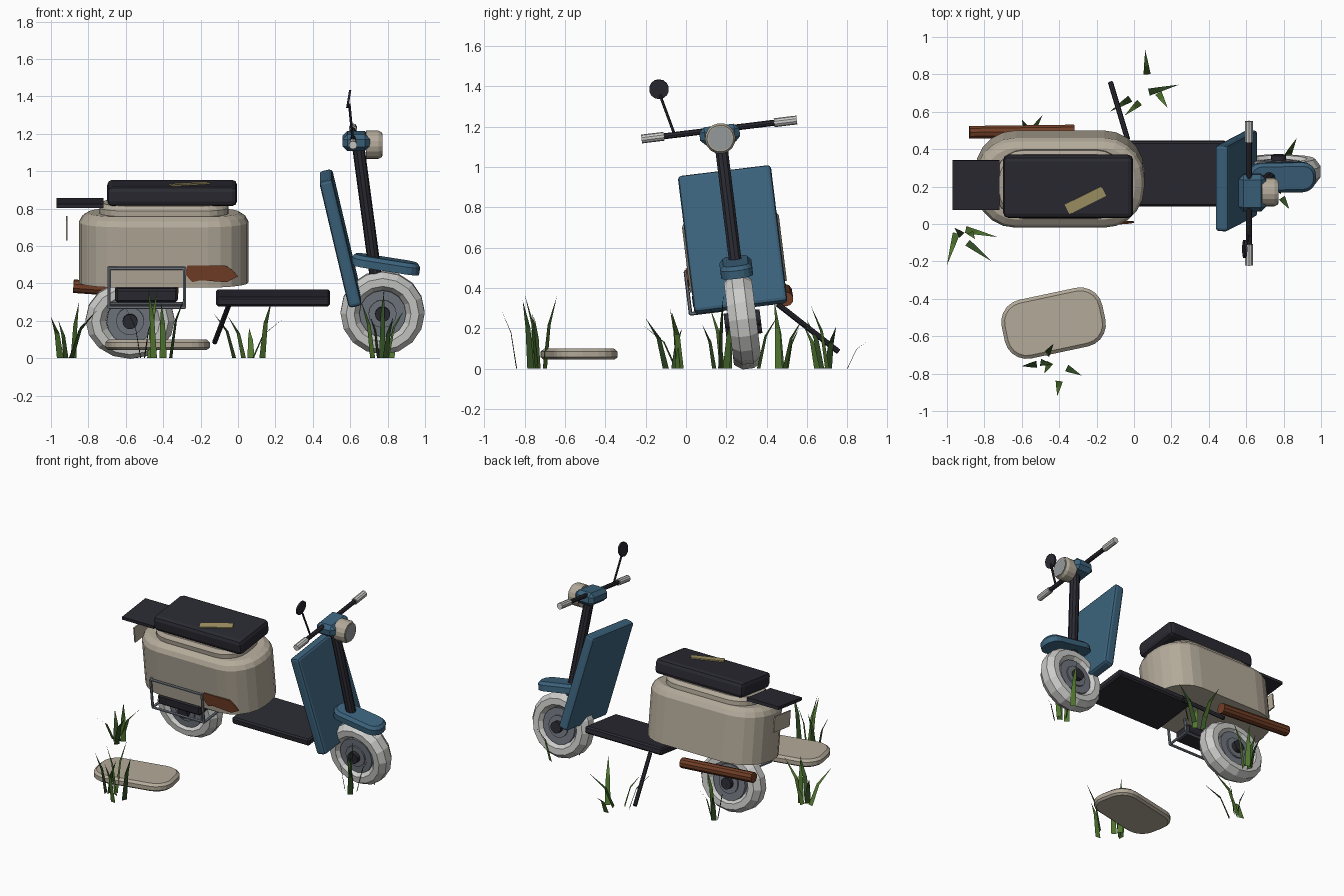
import bpy, bmesh, math
from mathutils import Matrix, Vector

if "Cube" in bpy.data.objects:
    bpy.data.objects.remove(bpy.data.objects["Cube"])

# Flat colours
def mat(name, r, g, b):
    m = bpy.data.materials.new(name)
    m.diffuse_color = (r, g, b, 1)
    m.use_nodes = True
    m.node_tree.nodes["Principled BSDF"].inputs["Base Color"].default_value = m.diffuse_color
    return m

BEIGE = mat("beige paint", 0.45, 0.40, 0.32)
BLUE = mat("blue paint", 0.045, 0.125, 0.205)
DARK = mat("dark vinyl", 0.023, 0.023, 0.032)
PALE = mat("pale rubber", 0.60, 0.60, 0.59)
STEEL = mat("steel grey", 0.17, 0.19, 0.22)
RUST = mat("rust", 0.17, 0.05, 0.02)
TAPE = mat("old tape", 0.36, 0.30, 0.13)
GREEN = mat("grass green", 0.085, 0.19, 0.03)
MOSS = mat("dark grass", 0.035, 0.085, 0.02)
GLASS = mat("lens grey", 0.30, 0.32, 0.33)

# The scooter leans sideways by seven degrees; parts are built upright in its frame
LEAN = Matrix.Translation((0, 0.31, 0)) @ Matrix.Rotation(math.radians(7), 4, 'X')
WORLD = Matrix.Identity(4)

def finish(name, bm, material, m=LEAN):
    bmesh.ops.recalc_face_normals(bm, faces=bm.faces)
    me = bpy.data.meshes.new(name)
    bm.to_mesh(me)
    bm.free()
    me.materials.append(material)
    ob = bpy.data.objects.new(name, me)
    ob.matrix_world = m
    bpy.context.collection.objects.link(ob)
    return ob

def box(name, c, size, material, bevel=0.0, tilt=0, yaw=0, m=LEAN, segs=1):
    bm = bmesh.new()
    bmesh.ops.create_cube(bm, size=1)
    bmesh.ops.scale(bm, vec=size, verts=bm.verts)
    if bevel:
        bmesh.ops.bevel(bm, geom=bm.edges[:], offset=bevel, segments=segs,
                        affect='EDGES', profile=0.5)
    rot = Matrix.Rotation(math.radians(yaw), 4, 'Z') @ Matrix.Rotation(math.radians(tilt), 4, 'Y')
    bm.transform(Matrix.Translation(c) @ rot)
    return finish(name, bm, material, m)

def rod(name, a, b, r, material, sides=10, m=LEAN, r2=None):
    a, b = Vector(a), Vector(b)
    d = b - a
    bm = bmesh.new()
    bmesh.ops.create_cone(bm, cap_ends=True, segments=sides, radius1=r,
                          radius2=r if r2 is None else r2, depth=d.length)
    bm.transform(Matrix.Translation((a + b) / 2) @ d.to_track_quat('Z', 'Y').to_matrix().to_4x4())
    return finish(name, bm, material, m)

def slab(name, c, half, radius, layers, material, m=LEAN, tilt=0, yaw=0, arc=5):
    """Rounded rectangle lofted through (height, inset) layers."""
    bm = bmesh.new()
    rings = []
    for z, inset in layers:
        ring = []
        r = max(radius - inset, 0.005)
        for k, (sx, sy) in enumerate(((1, 1), (-1, 1), (-1, -1), (1, -1))):
            for i in range(arc + 1):
                t = math.pi / 2 * (k + i / arc)
                ring.append(bm.verts.new((sx * (half[0] - radius) + r * math.cos(t),
                                          sy * (half[1] - radius) + r * math.sin(t), z)))
        rings.append(ring)
    n = len(rings[0])
    for lo, hi in zip(rings, rings[1:]):
        for i in range(n):
            bm.faces.new((lo[i], lo[(i + 1) % n], hi[(i + 1) % n], hi[i]))
    bm.faces.new(rings[0])
    bm.faces.new(rings[-1])
    rot = Matrix.Rotation(math.radians(yaw), 4, 'Z') @ Matrix.Rotation(math.radians(tilt), 4, 'Y')
    bm.transform(Matrix.Translation(c) @ rot)
    return finish(name, bm, material, m)

# Wheels: faceted tyre, rim, inner disc and hub; the rear tyre is squashed
def wheel(name, x, z, rx, rz, major=16, minor=8):
    bm = bmesh.new()
    rings = []
    for i in range(major):
        t = 2 * math.pi * i / major
        ring = []
        for j in range(minor):
            p = 2 * math.pi * (j + 0.5) / minor
            k = 0.77 + 0.25 * math.cos(p)
            ring.append(bm.verts.new((x + rx * k * math.cos(t), 0.075 * math.sin(p),
                                      z + rz * k * math.sin(t))))
        rings.append(ring)
    for i in range(major):
        a, b = rings[i], rings[(i + 1) % major]
        for j in range(minor):
            k = (j + 1) % minor
            bm.faces.new((a[j], b[j], b[k], a[k]))
    finish(name + "_tyre", bm, PALE)
    for part, r, w, material in (("rim", 0.125, 0.052, STEEL), ("disc", 0.075, 0.062, STEEL),
                                 ("hub", 0.04, 0.09, DARK)):
        rod(name + "_" + part, (x, -w, z), (x, w, z), r, material, 16)

wheel("front_wheel", 0.773, 0.246, 0.225, 0.222)
wheel("rear_wheel", -0.577, 0.207, 0.238, 0.207)

# Rear body, upper tier, seat and tape patch
slab("rear_body", (-0.397, 0, 0), (0.452, 0.242), 0.215,
     [(0.41, 0), (0.735, 0), (0.765, 0.016), (0.785, 0.05)], BEIGE)
slab("seat_base", (-0.395, 0, 0), (0.345, 0.185), 0.15,
     [(0.775, 0), (0.815, 0), (0.84, 0.02)], BEIGE)
box("seat", (-0.352, 0, 0.89), (0.695, 0.335, 0.108), DARK, 0.028, segs=2)
box("seat_tape", (-0.26, -0.068, 0.947), (0.22, 0.058, 0.009), TAPE, yaw=27)

# Rear rack and blank plate
box("rear_rack", (-0.845, 0, 0.836), (0.25, 0.265, 0.022), DARK)
box("rear_plate", (-0.915, 0, 0.70), (0.009, 0.18, 0.11), BEIGE)

# Exhaust silencer
rod("exhaust", (-0.88, 0.49, 0.385), (-0.32, 0.497, 0.345), 0.036, RUST, 10, WORLD)

# Open engine bay: tube cage with dark engine block
X, Y, Z = (-0.69, -0.285), (-0.252, -0.09), (0.305, 0.515)
T = 0.009
for i in (0, 1):
    for j in (0, 1):
        rod("cage_bar_x", (X[0], Y[i], Z[j]), (X[1], Y[i], Z[j]), T, STEEL, 6)
        rod("cage_bar_y", (X[i], Y[0], Z[j]), (X[i], Y[1], Z[j]), T, STEEL, 6)
        rod("cage_bar_z", (X[i], Y[j], Z[0]), (X[i], Y[j], Z[1]), T, STEEL, 6)
box("engine_block", (-0.49, -0.17, 0.365), (0.335, 0.13, 0.075), DARK, 0.012)

# Rust patch on the body side
bm = bmesh.new()
outline = [(-0.285, 0.485), (-0.245, 0.44), (-0.20, 0.45), (-0.06, 0.44), (-0.03, 0.455),
           (0.0, 0.47), (-0.03, 0.505), (-0.07, 0.53), (-0.27, 0.53)]
back = [bm.verts.new((x, -0.24, z)) for x, z in outline]
patch = bm.faces.new(back)
ext = bmesh.ops.extrude_face_region(bm, geom=[patch])
bmesh.ops.translate(bm, vec=(0, -0.009, 0),
                    verts=[v for v in ext["geom"] if isinstance(v, bmesh.types.BMVert)])
finish("rust_patch", bm, RUST)

# Floor board and kick stand
box("floor_board", (0.187, 0, 0.325), (0.61, 0.35, 0.05), DARK, 0.01)
rod("kick_stand", (-0.035, 0.455, 0.32), (-0.125, 0.755, 0.085), 0.014, DARK, 8, WORLD)

# Leg shield, steering column and front mudguard
box("leg_shield", (0.548, 0, 0.645), (0.072, 0.465, 0.70), BLUE, 0.018, tilt=-13.2, segs=2)
rod("steering_column", (0.735, 0, 0.45), (0.642, 0, 1.15), 0.033, DARK, 10)
slab("front_mudguard", (0.79, 0, 0.508), (0.185, 0.08), 0.072,
     [(-0.03, 0), (0.01, 0), (0.03, 0.018)], BLUE, tilt=9, arc=4)

# Headset and headlight
box("headset", (0.632, 0, 1.17), (0.145, 0.20, 0.09), BLUE, 0.026)
rod("headlight_shell", (0.685, 0, 1.15), (0.75, 0, 1.15), 0.076, BEIGE, 16)
rod("headlight_rim", (0.75, 0, 1.15), (0.769, 0, 1.15), 0.076, BEIGE, 16, r2=0.066)
rod("headlight_lens", (0.76, 0, 1.15), (0.773, 0, 1.15), 0.06, GLASS, 16)

# Handlebar, grips and mirror
rod("handlebar", (0.615, -0.30, 1.195), (0.615, 0.30, 1.195), 0.015, DARK, 8)
for side in (-1, 1):
    rod("grip", (0.615, side * 0.275, 1.195), (0.615, side * 0.388, 1.195), 0.022, PALE, 10)
rod("mirror_stem", (0.613, -0.06, 1.17), (0.595, -0.13, 1.36), 0.007, DARK, 6, WORLD)
rod("mirror", (0.586, -0.134, 1.387), (0.598, -0.134, 1.385), 0.049, DARK, 14, WORLD)

# Loose side panel lying on the ground
slab("loose_panel", (-0.43, -0.53, 0), (0.275, 0.16), 0.12,
     [(0.045, 0.015), (0.057, 0), (0.085, 0), (0.1, 0.018)], BEIGE, WORLD, yaw=12)

# Grass clumps: each blade is base x, base y, tip x, tip y, height
CLUMPS = {
    "grass_rear": [(-.95, -.05, -1.0, -.22, .22), (-.89, -.10, -.76, -.20, .25),
                   (-.90, -.03, -.73, -.07, .28), (-.92, -.06, -.96, -.02, .20),
                   (-.88, -.04, -.85, -.08, .30)],
    "grass_panel": [(-.47, -.70, -.43, -.64, .36), (-.52, -.75, -.60, -.76, .27),
                    (-.40, -.84, -.41, -.92, .30), (-.36, -.77, -.28, -.81, .34),
                    (-.45, -.74, -.48, -.80, .37), (-.50, -.74, -.44, -.75, .25)],
    "grass_side": [(.07, .80, .06, .93, .16), (.08, .705, .24, .745, .21),
                   (.13, .70, .18, .62, .31), (-.02, .67, -.13, .60, .24),
                   (.03, .65, -.05, .58, .22)],
    "grass_front": [(.72, .18, .66, .12, .30), (.77, .17, .78, .185, .36),
                    (.80, .20, .90, .24, .28), (.75, .21, .70, .23, .25),
                    (.82, .36, .87, .46, .27), (.79, .14, .83, .08, .22)],
    "grass_wheel": [(-.55, .49, -.49, .58, .25), (-.58, .47, -.66, .44, .30),
                    (-.54, .46, -.47, .44, .33), (-.57, .50, -.60, .56, .20)],
}
for name, blades in CLUMPS.items():
    for i, (bx, by, tx, ty, h) in enumerate(blades):
        base, lean = Vector((bx, by, 0)), Vector((tx - bx, ty - by, 0))
        side = Vector((-lean.y, lean.x, 0)).normalized() * 0.019
        mid = base + lean * 0.35 + Vector((0, 0, h * 0.6))
        bm = bmesh.new()
        v = [bm.verts.new(p) for p in (base - side, base + side, mid + side * 0.7,
                                       mid - side * 0.7, base + lean + Vector((0, 0, h)))]
        bm.faces.new(v[:4])
        bm.faces.new((v[3], v[2], v[4]))
        finish(name, bm, MOSS if i % 2 else GREEN, WORLD)
